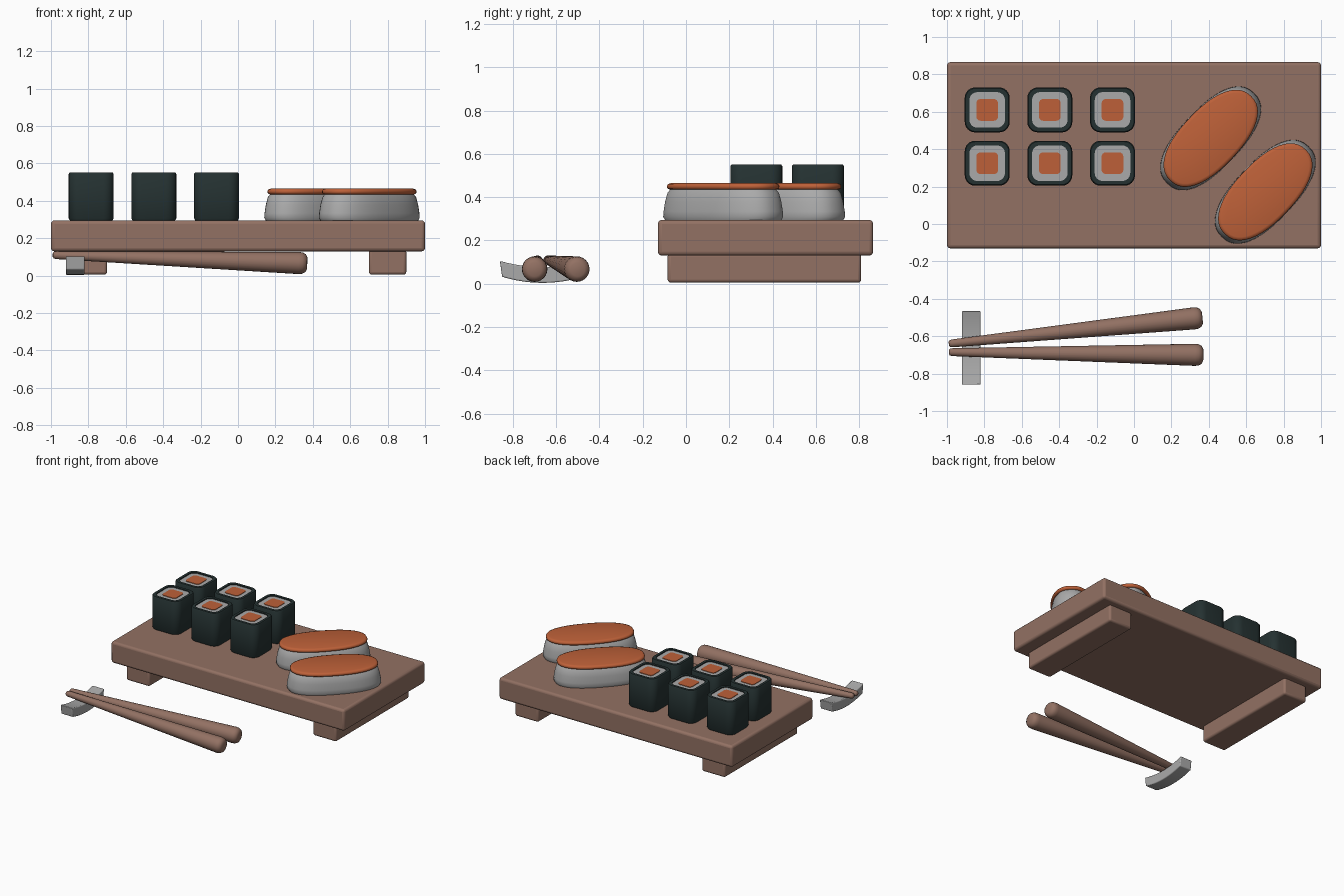
import bpy, bmesh, math
from mathutils import Vector, Matrix

cube = bpy.data.objects.get("Cube")
if cube:
    bpy.data.objects.remove(cube, do_unlink=True)


def material(name, rgb):
    m = bpy.data.materials.new(name)
    m.use_nodes = True
    m.diffuse_color = (*rgb, 1)
    bsdf = m.node_tree.nodes["Principled BSDF"]
    bsdf.inputs["Base Color"].default_value = (*rgb, 1)
    bsdf.inputs["Roughness"].default_value = 0.7
    return m


WOOD = material("brown wood", (0.29, 0.165, 0.125))
RICE = material("rice grey white", (0.4, 0.4, 0.4))
FISH = material("salmon orange", (0.51, 0.118, 0.04))
NORI = material("dark seaweed green", (0.018, 0.031, 0.031))


def finish(name, bm, mats, matrix=Matrix(), bevel=0, angle=40):
    bmesh.ops.recalc_face_normals(bm, faces=bm.faces[:])
    mesh = bpy.data.meshes.new(name)
    bm.to_mesh(mesh)
    bm.free()
    ob = bpy.data.objects.new(name, mesh)
    bpy.context.collection.objects.link(ob)
    ob.matrix_world = matrix
    for m in mats:
        mesh.materials.append(m)
    if bevel:
        mod = ob.modifiers.new("rounded edges", "BEVEL")
        mod.width, mod.segments = bevel, 3
        mod.limit_method, mod.angle_limit = "ANGLE", math.radians(50)
    bpy.ops.object.select_all(action="DESELECT")
    ob.select_set(True)
    bpy.context.view_layer.objects.active = ob
    bpy.ops.object.shade_smooth_by_angle(angle=math.radians(angle))
    return ob


def box(name, lo, hi, mat, bevel):
    bm = bmesh.new()
    bmesh.ops.create_cube(bm, size=1)
    lo, hi = Vector(lo), Vector(hi)
    for v in bm.verts:
        v.co = Vector([c * s for c, s in zip(v.co, hi - lo)]) + (lo + hi) / 2
    return finish(name, bm, [mat], bevel=bevel)


def oval(a, b, power, n=48):
    """Superellipse outline: power 2 is an ellipse, higher is squarer."""
    pts = []
    for i in range(n):
        c, s = math.cos(math.tau * i / n), math.sin(math.tau * i / n)
        pts.append((math.copysign(abs(c) ** (2 / power), c) * a,
                    math.copysign(abs(s) ** (2 / power), s) * b))
    return pts


def rounded_square(half, radius, steps=6):
    pts = []
    for q in range(4):
        mid = math.pi / 4 + q * math.pi / 2
        cx = math.copysign(half - radius, math.cos(mid))
        cy = math.copysign(half - radius, math.sin(mid))
        for i in range(steps + 1):
            t = q * math.pi / 2 + i / steps * math.pi / 2
            pts.append((cx + radius * math.cos(t), cy + radius * math.sin(t)))
    return pts


def loft(name, rings, mats, bands=None, cap=0, matrix=Matrix(), angle=40):
    """Skin a stack of (outline, height) rings and cap both ends."""
    bm = bmesh.new()
    loops = [[bm.verts.new((x, y, z)) for x, y in pts] for pts, z in rings]
    for k, (lower, upper) in enumerate(zip(loops, loops[1:])):
        n = len(lower)
        for i in range(n):
            j = (i + 1) % n
            f = bm.faces.new((lower[i], lower[j], upper[j], upper[i]))
            f.material_index = bands[k] if bands else 0
    bm.faces.new(loops[0][::-1])
    bm.faces.new(loops[-1]).material_index = cap
    return finish(name, bm, mats, matrix, angle=angle)


# Serving board with two cross feet
box("board", (-1, -0.13, 0.13), (1, 0.865, 0.295), WOOD, 0.018)
for side, x in (("right", -0.8), ("left", 0.8)):
    box(side + "_board_foot", (x - 0.1, -0.085, 0.005), (x + 0.1, 0.81, 0.14), WOOD, 0.015)

# Six seaweed rolls: seaweed wall, rice ring, salmon core
for row, y in (("front", 0.325), ("back", 0.61)):
    for col, x in enumerate((-0.785, -0.45, -0.115)):
        wall = rounded_square(0.12, 0.055)
        inner = rounded_square(0.095, 0.042)
        core = rounded_square(0.058, 0.022)
        rings = [(rounded_square(0.113, 0.05), 0), (wall, 0.012), (wall, 0.25),
                 (rounded_square(0.115, 0.052), 0.257), (inner, 0.257),
                 (inner, 0.25), (core, 0.25), (core, 0.254)]
        loft(f"{row}_roll_{col + 1}", rings, [NORI, RICE, FISH],
             bands=[0, 0, 0, 0, 0, 1, 2], cap=2,
             matrix=Matrix.Translation((x, y, 0.294)))

# Two rice pillows with a salmon slice on top
for name, x, y in (("back", 0.41, 0.458), ("front", 0.702, 0.172)):
    place = Matrix.Translation((x, y, 0.294)) @ Matrix.Rotation(math.radians(46.5), 4, "Z")
    rice = [(0.325, 0.154, 0), (0.335, 0.16, 0.015), (0.333, 0.159, 0.04),
            (0.325, 0.154, 0.085), (0.313, 0.146, 0.125), (0.295, 0.132, 0.146)]
    loft(name + "_rice_pillow", [(oval(a, b, 2.4), z) for a, b, z in rice],
         [RICE], matrix=place)
    fish = [(0.302, 0.146, 0.141), (0.312, 0.156, 0.147), (0.313, 0.157, 0.158),
            (0.308, 0.152, 0.167), (0.295, 0.139, 0.171)]
    loft(name + "_salmon_slice", [(oval(a, b, 2.3), z) for a, b, z in fish],
         [FISH], matrix=place, angle=60)

# Tapered chopsticks with rounded ends
for name, tip, end in (("back", (-0.99, -0.64, 0.11), (0.365, -0.5, 0.066)),
                       ("front", (-0.99, -0.685, 0.11), (0.37, -0.7, 0.066))):
    tip, end = Vector(tip), Vector(end)
    axis = end - tip
    length = axis.length
    profile = [(0.01, 0), (0.018, 0.006), (0.021, 0.02), (0.059, length - 0.045),
               (0.057, length - 0.025), (0.048, length - 0.009), (0.032, length)]
    turn = axis.to_track_quat("Z", "Y").to_matrix().to_4x4()
    loft(name + "_chopstick", [(oval(r, r, 2, 24), z) for r, z in profile], [WOOD],
         matrix=Matrix.Translation(tip) @ turn, angle=60)

# Curved chopstick rest, bowed down in the middle
bm = bmesh.new()
sections = []
for i in range(13):
    t = i / 6 - 1
    y, z = -0.6625 + 0.1975 * t, 0.004 + 0.028 * t * t
    sections.append([bm.verts.new((x, y + lean * t, z + h)) for x, h, lean in
                     ((-0.92, 0, -0.01), (-0.82, 0, -0.01), (-0.82, 0.073, 0), (-0.92, 0.073, 0))])
for a, b in zip(sections, sections[1:]):
    for i in range(4):
        j = (i + 1) % 4
        bm.faces.new((a[i], a[j], b[j], b[i]))
bm.faces.new(sections[0])
bm.faces.new(sections[-1])
finish("chopstick_rest", bm, [RICE], bevel=0.006)
